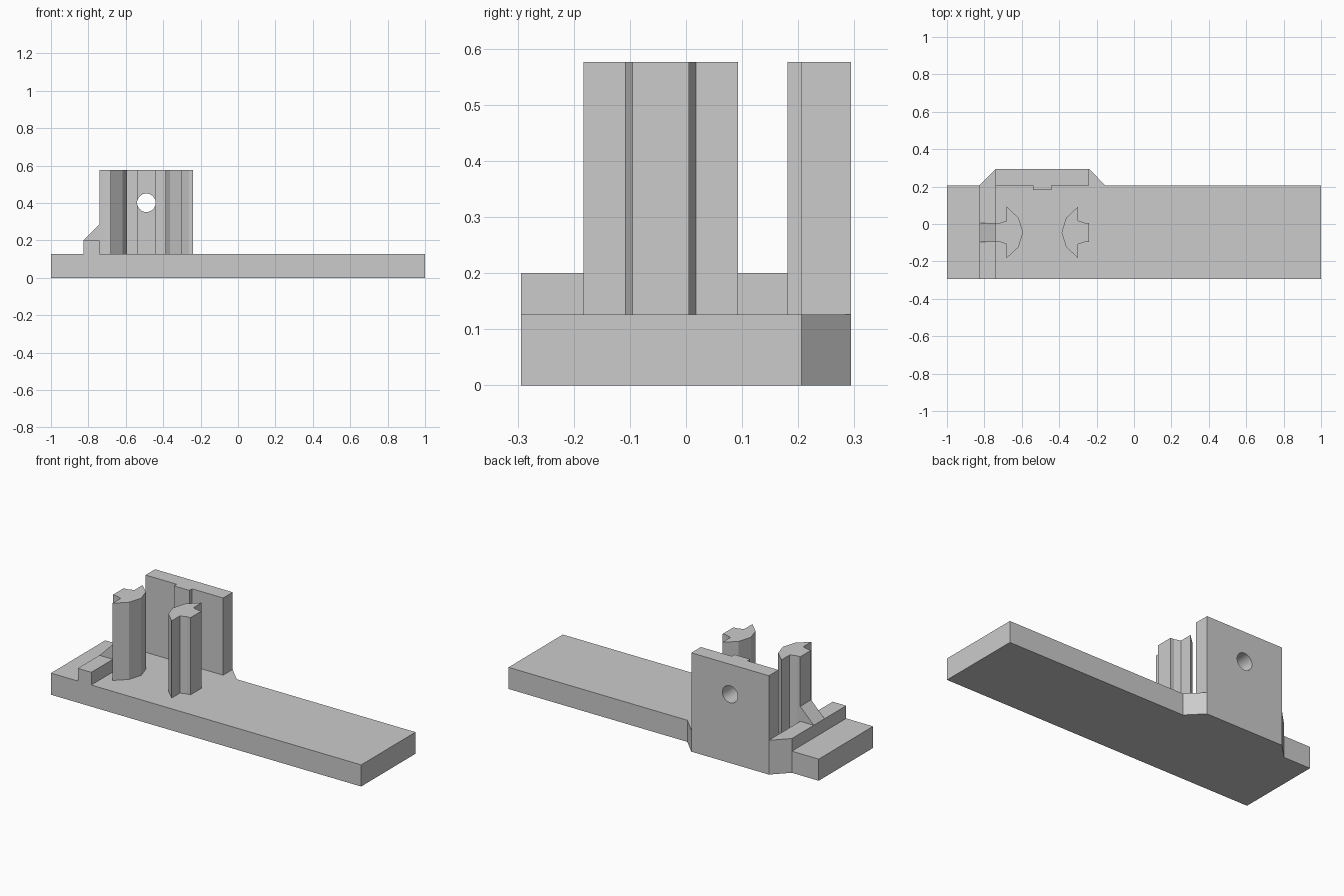
import bpy
import bmesh
import math
from mathutils import Vector

cube = bpy.data.objects.get("Cube")
if cube:
    bpy.data.objects.remove(cube, do_unlink=True)

grey = bpy.data.materials.new("plain grey")
grey.use_nodes = True
colour = (0.6, 0.6, 0.6, 1)
grey.diffuse_color = colour
grey.node_tree.nodes["Principled BSDF"].inputs["Base Color"].default_value = colour


def prism(name, outline, offset):
    """Extrude a closed 3D outline along an offset."""
    bm = bmesh.new()
    face = bm.faces.new([bm.verts.new(p) for p in outline])
    new = bmesh.ops.extrude_face_region(bm, geom=[face])["geom"]
    moved = [v for v in new if isinstance(v, bmesh.types.BMVert)]
    bmesh.ops.translate(bm, verts=moved, vec=Vector(offset))
    bmesh.ops.recalc_face_normals(bm, faces=bm.faces)
    mesh = bpy.data.meshes.new(name)
    bm.to_mesh(mesh)
    bm.free()
    mesh.materials.append(grey)
    obj = bpy.data.objects.new(name, mesh)
    bpy.context.collection.objects.link(obj)
    return obj


def upright(name, plan, bottom, top):
    return prism(name, [(x, y, bottom) for x, y in plan], (0, 0, top - bottom))


# Shared dimensions
FRONT, EDGE, BACK = -0.294, 0.206, 0.294
FLOOR, STEP, TOP = 0.126, 0.2, 0.576
STEP_L, WALL_L, WALL_R = -0.827, -0.74, -0.24
MID_X = (WALL_L + WALL_R) / 2
POST_Y = -0.045
STEM = 0.05

# Base plate with a tapered bulge behind the wall
upright("base_plate", [
    (-1, FRONT), (1, FRONT), (1, EDGE), (WALL_R + 0.087, EDGE),
    (WALL_R, BACK), (WALL_L, BACK), (STEP_L, EDGE), (-1, EDGE)], 0, FLOOR)

# Raised cross step, following the bulge at the back
upright("cross_step", [
    (STEP_L, FRONT), (WALL_L, FRONT), (WALL_L, BACK), (STEP_L, EDGE)], FLOOR, STEP)

# Sloped brace between the step and the right post
prism("post_brace", [(x, POST_Y - STEM, z) for x, z in (
    (STEP_L, STEP), (WALL_L, STEP), (WALL_L, STEP + 0.087))], (0, 2 * STEM, 0))

# Two facing posts: faceted inner side, narrow stem on the outer side
half = [(0.103, 0), (0.127, 0.078), (0.191, 0.138),
        (0.191, 0.063), (0.229, STEM), (0.25, STEM)]
profile = half + [(x, -y) for x, y in reversed(half[1:])]
for name, side in (("right_post", -1), ("left_post", 1)):
    upright(name, [(MID_X + side * x, POST_Y + y) for x, y in profile], FLOOR, TOP)

# Back wall with a central rib on its front
RIB_Y = 0.181
wall = upright("back_wall", [
    (WALL_L, EDGE), (MID_X - 0.05, EDGE), (MID_X - 0.05, RIB_Y),
    (MID_X + 0.05, RIB_Y), (MID_X + 0.05, EDGE), (WALL_R, EDGE),
    (WALL_R, BACK), (WALL_L, BACK)], FLOOR, TOP)

# Round hole through wall and rib
turns = [2 * math.pi * i / 32 for i in range(32)]
cutter = prism("hole_cutter", [
    (MID_X + 0.0495 * math.cos(a), 0.1, 0.401 + 0.0495 * math.sin(a))
    for a in turns], (0, 0.3, 0))
cutter.hide_render = True
cut = wall.modifiers.new("hole", "BOOLEAN")
cut.operation = "DIFFERENCE"
cut.solver = "EXACT"
cut.object = cutter
bpy.context.view_layer.objects.active = wall
wall.select_set(True)
bpy.ops.object.modifier_apply(modifier=cut.name)
bpy.data.objects.remove(cutter, do_unlink=True)
bpy.ops.object.shade_smooth_by_angle(angle=math.radians(15))
